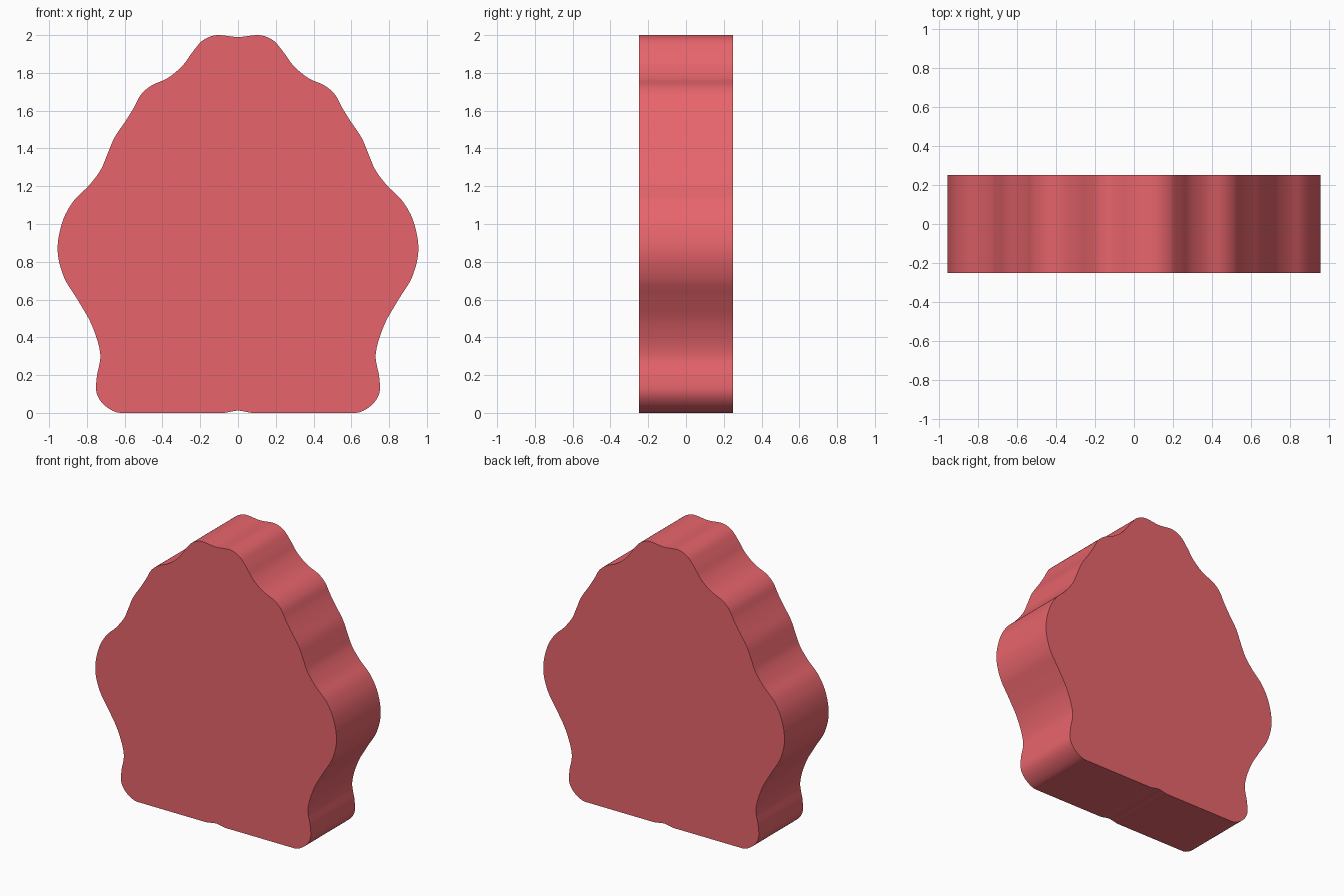
import bpy, bmesh, math
from mathutils import Vector
from mathutils.geometry import interpolate_bezier

if "Cube" in bpy.data.objects:
    bpy.data.objects.remove(bpy.data.objects["Cube"])

HALF_DEPTH = 0.25

# Right half of the scalloped outline, bottom to top (x, z)
right = [(0.08, 0), (0.62, 0), (0.70, 0.035), (0.747, 0.10), (0.748, 0.186),
         (0.729, 0.31), (0.775, 0.467), (0.85, 0.60), (0.922, 0.72),
         (0.955, 0.86), (0.93, 1.01), (0.872, 1.12), (0.79, 1.203),
         (0.728, 1.285), (0.695, 1.36), (0.655, 1.455), (0.594, 1.547),
         (0.552, 1.615), (0.515, 1.683), (0.463, 1.73), (0.37, 1.774),
         (0.292, 1.84), (0.237, 1.915), (0.182, 1.975), (0.105, 2)]
left = [(-x, z) for x, z in reversed(right)]
knots = [Vector((x, 0, z)) for x, z in [(0, 0.012)] + right + [(0, 1.99)] + left]


def tangent(i):
    """Direction of the outline at a knot, level along the base and crown."""
    d = knots[(i + 1) % len(knots)] - knots[i - 1]
    if knots[i].z in (0, 2):
        d.z = 0
    return d.normalized()


# Smooth closed outline through the knots
outline = []
for i, a in enumerate(knots):
    j = (i + 1) % len(knots)
    b = knots[j]
    reach = (b - a).length / 3
    outline += interpolate_bezier(a, a + tangent(i) * reach,
                                  b - tangent(j) * reach, b, 7)[:-1]

# Thick slab extruded from the outline
bm = bmesh.new()
front = bm.faces.new([bm.verts.new((p.x, -HALF_DEPTH, p.z)) for p in outline])
ext = bmesh.ops.extrude_face_region(bm, geom=[front], use_keep_orig=True)
moved = [v for v in ext["geom"] if isinstance(v, bmesh.types.BMVert)]
bmesh.ops.translate(bm, verts=moved, vec=(0, 2 * HALF_DEPTH, 0))
bmesh.ops.recalc_face_normals(bm, faces=bm.faces)
mesh = bpy.data.meshes.new("scalloped_slab")
bm.to_mesh(mesh)
bm.free()

slab = bpy.data.objects.new("scalloped_slab", mesh)
bpy.context.collection.objects.link(slab)
mat = bpy.data.materials.new("coral_red")
mat.diffuse_color = (0.80, 0.13, 0.15, 1)
mat.use_nodes = True
mat.node_tree.nodes["Principled BSDF"].inputs["Base Color"].default_value = mat.diffuse_color
mesh.materials.append(mat)

# Smooth rim, sharp front and back edges
bpy.context.view_layer.objects.active = slab
slab.select_set(True)
bpy.ops.object.shade_smooth_by_angle(angle=math.radians(35))
